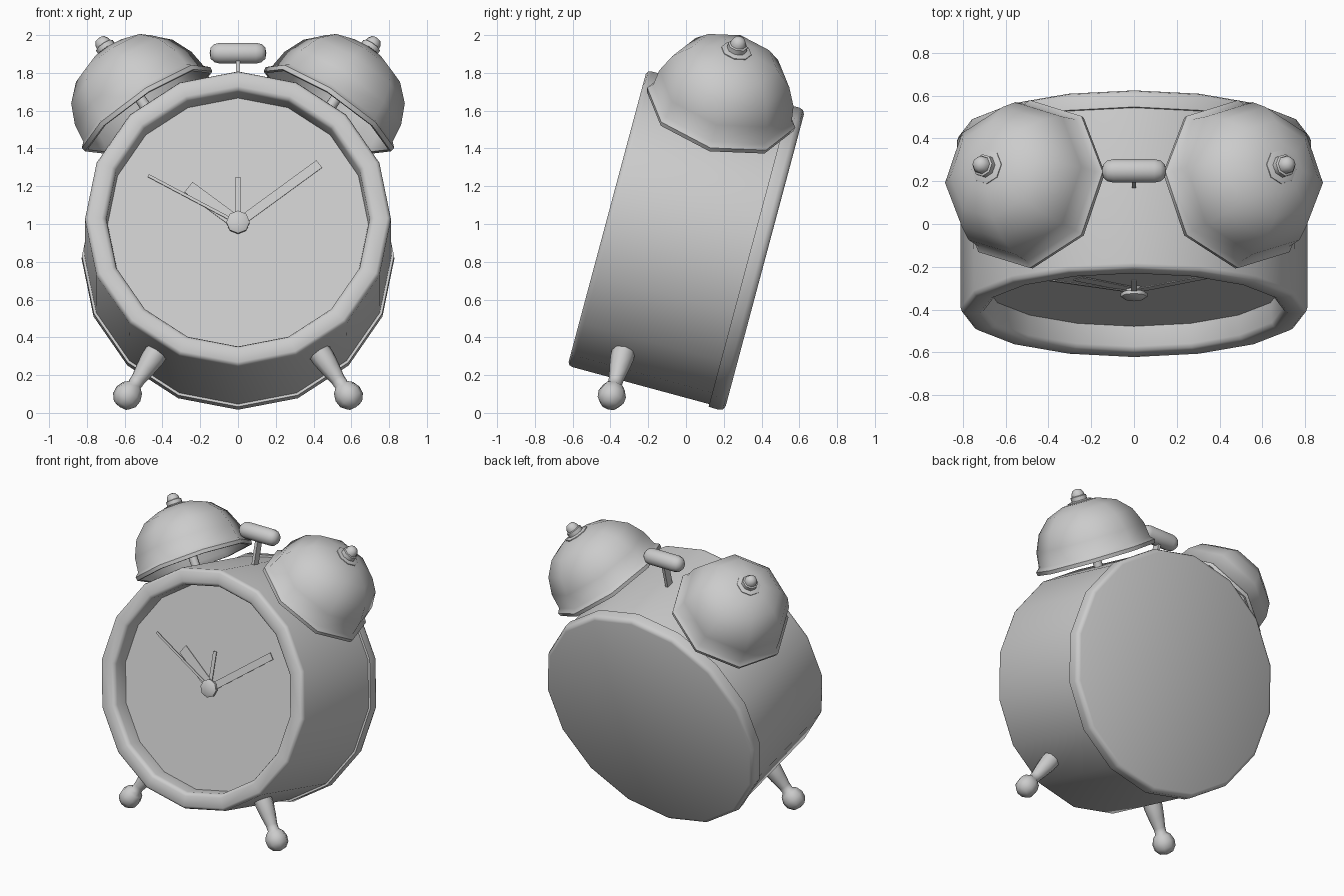
import bpy, bmesh, math
from mathutils import Matrix, Vector

if "Cube" in bpy.data.objects:
    bpy.data.objects.remove(bpy.data.objects["Cube"])

# Clock frame: x right, y to the back, z up along the face, leaning back 15 degrees
FRAME = Matrix.Translation((0, 0, 0.92)) @ Matrix.Rotation(math.radians(-15), 4, 'X')
TO_BACK = Matrix.Rotation(math.radians(-90), 4, 'X')
SPREAD = 33


def finish(name, bm, matrix, angle=50):
    bmesh.ops.recalc_face_normals(bm, faces=bm.faces)
    me = bpy.data.meshes.new(name)
    bm.to_mesh(me)
    bm.free()
    me.shade_smooth()
    me.set_sharp_from_angle(angle=math.radians(angle))
    ob = bpy.data.objects.new(name, me)
    ob.matrix_world = FRAME @ matrix
    bpy.context.collection.objects.link(ob)
    return ob


def lathe(name, profile, sides, matrix, angle=50):
    """Revolve (radius, height) points around z."""
    bm = bmesh.new()
    rings = []
    for r, h in profile:
        if r == 0:
            rings.append([bm.verts.new((0, 0, h))] * sides)
        else:
            rings.append([bm.verts.new((r * math.cos(2 * math.pi * i / sides),
                                        r * math.sin(2 * math.pi * i / sides), h))
                          for i in range(sides)])
    for a, b in zip(rings, rings[1:]):
        for i in range(sides):
            j = (i + 1) % sides
            corners = list(dict.fromkeys((a[i], a[j], b[j], b[i])))
            bm.faces.new(corners)
    return finish(name, bm, matrix, angle)


def box(name, size, matrix):
    bm = bmesh.new()
    bmesh.ops.create_cube(bm, size=1)
    bmesh.ops.scale(bm, vec=size, verts=bm.verts)
    return finish(name, bm, matrix)


# Case with rounded bezel and recessed opening
lathe("case", [(0, -0.31), (0.69, -0.31), (0.697, -0.405), (0.705, -0.423), (0.722, -0.432),
               (0.79, -0.432), (0.804, -0.423), (0.81, -0.405), (0.812, 0.36), (0, 0.36)],
      16, TO_BACK)
# Back cover with rounded rim
lathe("back_cover", [(0, 0.345), (0.826, 0.345), (0.828, 0.40), (0.82, 0.422),
                     (0.80, 0.432), (0, 0.432)], 16, TO_BACK)


# Hands: (name, tip x, tip height, width, distance in front of the dial)
for name, tx, tz, w, lift in (("hour_hand", -0.262, 0.20, 0.07, 0.008),
                              ("minute_hand", 0.43, 0.325, 0.05, 0.014),
                              ("second_hand", -0.475, 0.26, 0.016, 0.02),
                              ("alarm_hand", 0.0, 0.25, 0.026, 0.028)):
    length = math.hypot(tx, tz)
    box(name, (w, 0.005, length),
        Matrix.Translation((tx / 2, -0.31 - lift, tz / 2)) @
        Matrix.Rotation(math.atan2(tx, tz), 4, 'Y'))
lathe("hand_hub", [(0, -0.31), (0.045, -0.31), (0.045, -0.335), (0.062, -0.335),
                   (0.062, -0.352), (0.045, -0.362), (0, -0.362)], 8, TO_BACK)

# Hammer head and stem between the bells
lathe("hammer_head", [(0, -0.15), (0.03, -0.145), (0.05, -0.125), (0.057, -0.095),
                      (0.057, 0.095), (0.05, 0.125), (0.03, 0.145), (0, 0.15)], 12,
      Matrix.Translation((0, -0.015, 1.015)) @ Matrix.Rotation(math.radians(90), 4, 'Y'))
box("hammer_stem", (0.02, 0.055, 0.24), Matrix.Translation((0, -0.015, 0.88)))

for side, s in (("left", -1), ("right", 1)):
    # Bells: hollow domes with a lip, on posts
    tilt = Matrix.Rotation(math.radians(s * SPREAD), 4, 'Y')
    m = Matrix.Translation((s * 0.473, 0, 0.70)) @ tilt
    lathe(side + "_bell", [(0, 0.37), (0.22, 0.325), (0.30, 0.245), (0.35, 0.14), (0.365, 0.03),
                           (0.385, 0.0), (0.402, 0.0), (0.406, 0.025), (0.38, 0.05),
                           (0.368, 0.15), (0.32, 0.26), (0.235, 0.345), (0.12, 0.39),
                           (0, 0.40)], 8, m)
    lathe(side + "_bell_post", [(0, -0.1), (0.03, -0.1), (0.03, 0.38), (0, 0.38)], 8, m)
    # Washer and acorn nut on each bell
    lathe(side + "_washer", [(0, 0.37), (0.082, 0.37), (0.082, 0.398), (0.06, 0.405),
                             (0, 0.405)], 8, m)
    lathe(side + "_nut", [(0, 0.39), (0.053, 0.39), (0.053, 0.432), (0.043, 0.436),
                          (0.041, 0.452), (0.028, 0.474), (0, 0.482)], 8, m)
    # Turned feet ending in balls
    foot = (Matrix.Translation((0, -0.165, 0)) @
            Matrix.Rotation(math.radians(s * (180 - SPREAD)), 4, 'Y'))
    lathe(side + "_foot", [(0, 0.76), (0.062, 0.76), (0.062, 0.83), (0.052, 0.90),
                           (0.039, 0.97), (0.038, 1.005), (0.06, 1.025), (0.075, 1.065),
                           (0.071, 1.105), (0.045, 1.138), (0, 1.15)], 8, foot)
